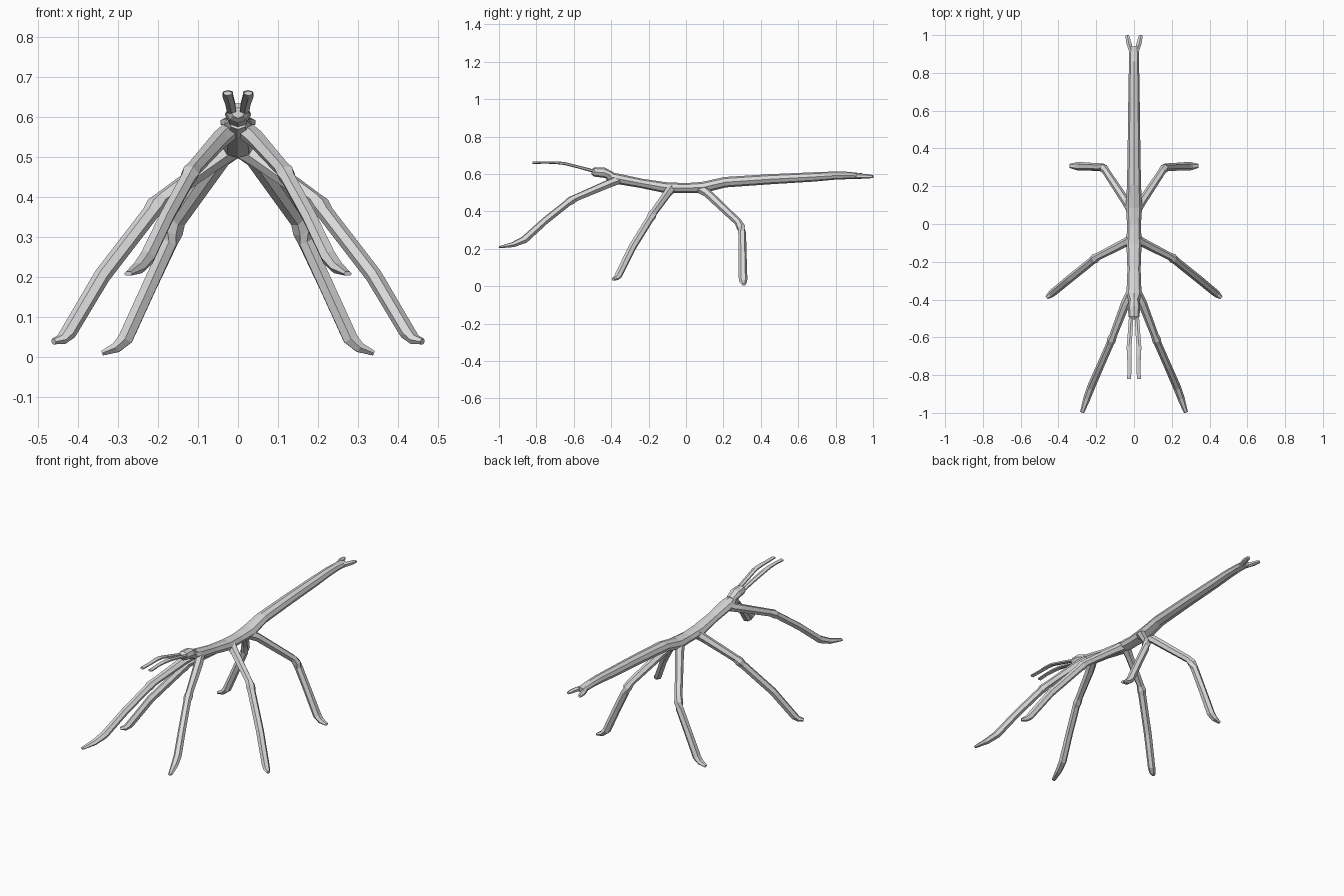
import bpy, bmesh, math
from mathutils import Vector

grey = bpy.data.materials.new("bark grey")
grey.diffuse_color = (0.7, 0.7, 0.7, 1)


def tube(name, path, sides=6, mirror=False, turn=0.0):
    """Loft a faceted tube through (x, y, z, half_width, half_height) stations."""
    bm = bmesh.new()
    pts = [Vector(p[:3]) for p in path]
    rings = []
    for i, p in enumerate(path):
        t = (pts[min(i + 1, len(pts) - 1)] - pts[max(i - 1, 0)]).normalized()
        side = t.cross(Vector((0, 0, 1))).normalized()
        up = side.cross(t)
        ring = []
        for k in range(sides):
            a = 2 * math.pi * (k + turn) / sides
            ring.append(bm.verts.new(pts[i] + side * math.sin(a) * p[3] + up * math.cos(a) * p[4]))
        rings.append(ring)
    for r0, r1 in zip(rings, rings[1:]):
        for k in range(sides):
            j = (k + 1) % sides
            bm.faces.new((r0[k], r0[j], r1[j], r1[k]))
    bm.faces.new(rings[0])
    bm.faces.new(rings[-1])
    bmesh.ops.recalc_face_normals(bm, faces=bm.faces)
    me = bpy.data.meshes.new(name)
    bm.to_mesh(me)
    bm.free()
    me.materials.append(grey)
    ob = bpy.data.objects.new(name, me)
    bpy.context.collection.objects.link(ob)
    if mirror:
        ob.modifiers.new("Mirror", 'MIRROR')
    return ob


# long body: thorax, waist and abdomen
tube("body", [
    (0, -0.42, 0.590, 0.024, 0.021), (0, -0.37, 0.575, 0.040, 0.028),
    (0, -0.24, 0.550, 0.035, 0.025), (0, -0.11, 0.527, 0.040, 0.029),
    (0, 0.00, 0.525, 0.037, 0.026), (0, 0.09, 0.528, 0.043, 0.030),
    (0, 0.21, 0.556, 0.037, 0.028), (0, 0.45, 0.572, 0.033, 0.027),
    (0, 0.68, 0.584, 0.030, 0.025), (0, 0.79, 0.591, 0.028, 0.022),
    (0, 0.86, 0.592, 0.026, 0.020), (0, 0.94, 0.589, 0.027, 0.015)], 8)

# head
tube("head", [
    (0, -0.505, 0.611, 0.016, 0.013), (0, -0.49, 0.611, 0.029, 0.025),
    (0, -0.44, 0.607, 0.033, 0.027), (0, -0.395, 0.590, 0.025, 0.021)], 8)

# antennae
tube("antenna", [
    (0.014, -0.47, 0.609, 0.013, 0.009), (0.020, -0.57, 0.636, 0.014, 0.008),
    (0.026, -0.65, 0.656, 0.015, 0.008), (0.025, -0.70, 0.661, 0.014, 0.007),
    (0.023, -0.75, 0.661, 0.012, 0.006), (0.026, -0.82, 0.660, 0.012, 0.006)], 6, True)

# forked tail tip
tube("tail_fork", [
    (0.012, 0.91, 0.589, 0.014, 0.015), (0.028, 0.96, 0.588, 0.015, 0.012),
    (0.033, 0.985, 0.587, 0.013, 0.010), (0.036, 1.00, 0.586, 0.009, 0.007)], 6, True)

# legs: hip, thigh, knee, shin and pointed foot
tube("front_leg", [
    (0.018, -0.365, 0.567, 0.024, 0.024), (0.045, -0.42, 0.545, 0.024, 0.023),
    (0.110, -0.590, 0.472, 0.020, 0.020), (0.120, -0.615, 0.458, 0.024, 0.024),
    (0.126, -0.632, 0.446, 0.020, 0.020),
    (0.180, -0.755, 0.348, 0.020, 0.020), (0.228, -0.865, 0.248, 0.021, 0.021),
    (0.250, -0.925, 0.222, 0.019, 0.015), (0.275, -0.998, 0.208, 0.011, 0.006)], 6, True, 0.5)
tube("middle_leg", [
    (0.015, -0.083, 0.520, 0.028, 0.027), (0.050, -0.10, 0.495, 0.023, 0.023),
    (0.190, -0.172, 0.395, 0.020, 0.020), (0.206, -0.182, 0.378, 0.025, 0.025),
    (0.219, -0.193, 0.360, 0.021, 0.021),
    (0.340, -0.290, 0.203, 0.021, 0.021), (0.425, -0.360, 0.060, 0.020, 0.020),
    (0.442, -0.374, 0.043, 0.018, 0.014), (0.462, -0.389, 0.038, 0.010, 0.008)], 6, True, 0.5)
tube("hind_leg", [
    (0.015, 0.080, 0.520, 0.028, 0.027), (0.040, 0.115, 0.497, 0.023, 0.023),
    (0.148, 0.278, 0.343, 0.020, 0.020), (0.160, 0.294, 0.315, 0.024, 0.024),
    (0.170, 0.300, 0.288, 0.021, 0.021),
    (0.225, 0.303, 0.170, 0.021, 0.021), (0.282, 0.305, 0.045, 0.023, 0.021),
    (0.305, 0.306, 0.023, 0.021, 0.015), (0.340, 0.308, 0.009, 0.011, 0.007)], 6, True, 0.5)
